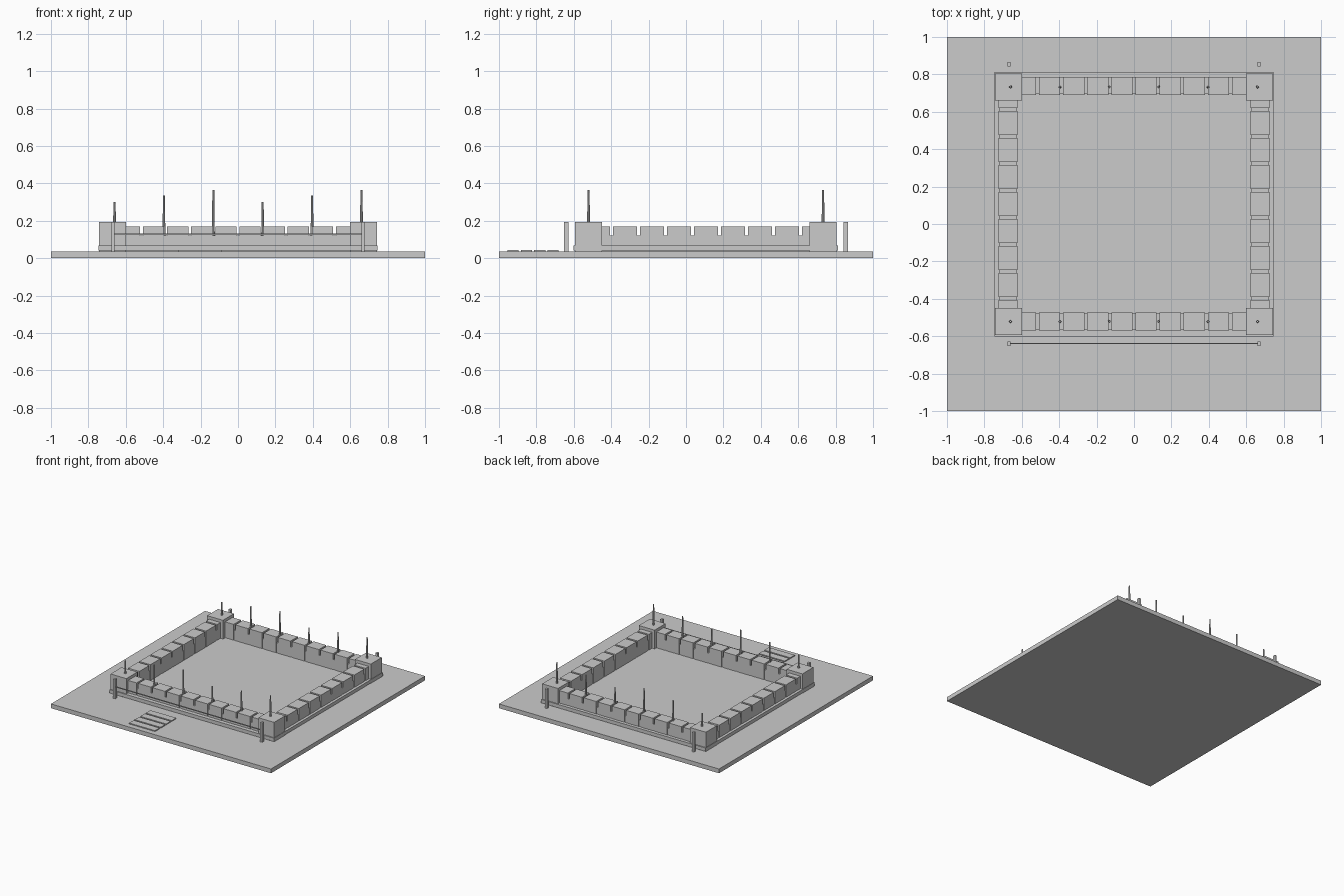
import bpy

cube = bpy.data.objects.get("Cube")
if cube:
    bpy.data.objects.remove(cube, do_unlink=True)

stone = bpy.data.materials.new("stone_grey")
stone.use_nodes = True
grey = (0.6, 0.6, 0.6, 1)
stone.diffuse_color = grey
stone.node_tree.nodes["Principled BSDF"].inputs["Base Color"].default_value = grey


def box(name, x, y, z):
    """Box given by its (min, max) range on each axis."""
    bpy.ops.mesh.primitive_cube_add(
        size=1, location=[(r[0] + r[1]) / 2 for r in (x, y, z)])
    ob = bpy.context.object
    ob.name = name
    ob.scale = [r[1] - r[0] for r in (x, y, z)]
    bpy.ops.object.transform_apply(location=False, rotation=False, scale=True)
    ob.data.materials.append(stone)
    return ob


def span(centre, length):
    return (centre - length / 2, centre + length / 2)


def pole(name, x, y, bottom, top):
    bpy.ops.mesh.primitive_cone_add(
        vertices=8, radius1=0.008, radius2=0.005, depth=top - bottom,
        location=(x, y, (bottom + top) / 2))
    bpy.context.object.name = name
    bpy.context.object.data.materials.append(stone)


GROUND, FLOOR, PLINTH, WALL, MERLON, TOWER = 0.035, 0.04, 0.068, 0.122, 0.17, 0.194
MID_Y = 0.106        # centre of the enclosure along y
TOWER_X, TOWER_Y = 0.672, 0.627
SIDE_X = 0.674       # centre line of the side walls

# Ground plate and inner floor
box("ground_plate", (-1, 1), (-1, 1), (0, GROUND))
box("inner_floor", (-0.71, 0.71), (-0.57, 0.78), (GROUND, FLOOR))

for side, word in ((-1, "front"), (1, "back")):
    tower_y = MID_Y + side * TOWER_Y
    wall_y = tower_y + side * 0.003 + 0.003
    # Wall, plinth and merlons along x
    box(word + "_wall", (-0.62, 0.62), span(wall_y, 0.09), (FLOOR, WALL))
    edge = MID_Y + side * 0.707
    box(word + "_plinth", (-0.747, 0.747), sorted((edge, wall_y)), (FLOOR, PLINTH))
    for i in range(10):
        box(word + "_merlon", span((i - 4.5) * 0.129, 0.114),
            span(wall_y, 0.096), (FLOOR, MERLON))
    # Flag poles in a repeating rhythm of heights
    for i in range(6):
        bottom = TOWER if i in (0, 5) else WALL
        pole(word + "_pole", (i - 2.5) * 0.264, tower_y, bottom - 0.005,
             (0.3, 0.335, 0.365)[i % 3])
    # Corner towers and free-standing posts
    for sx in (-1, 1):
        box(word + "_corner_tower", span(sx * TOWER_X, 0.144),
            span(tower_y, 0.143), (GROUND, TOWER))
        box(word + "_post", span(sx * 0.668, 0.018),
            span(MID_Y + side * 0.747, 0.024), (GROUND, TOWER))

# Side walls, plinths and merlons along y
for sx, word in ((-1, "right"), (1, "left")):
    x = sx * SIDE_X
    box(word + "_wall", span(x, 0.096), (-0.48, 0.69), (FLOOR, WALL))
    box(word + "_plinth", sorted((sx * 0.747, x)), (-0.601, 0.813), (FLOOR, PLINTH))
    for i in range(9):
        box(word + "_merlon", span(x, 0.102),
            span(MID_Y + (i - 4) * 0.1443, 0.128), (FLOOR, MERLON))

# Rail between the front posts
box("front_rail", (-0.665, 0.665), span(-0.639, 0.006), (0.124, 0.131))

# Paving strips in front
for i in range(4):
    box("paving_strip", (-0.32, -0.085), span(-0.71 - i * 0.072, 0.059),
        (GROUND, 0.043))
